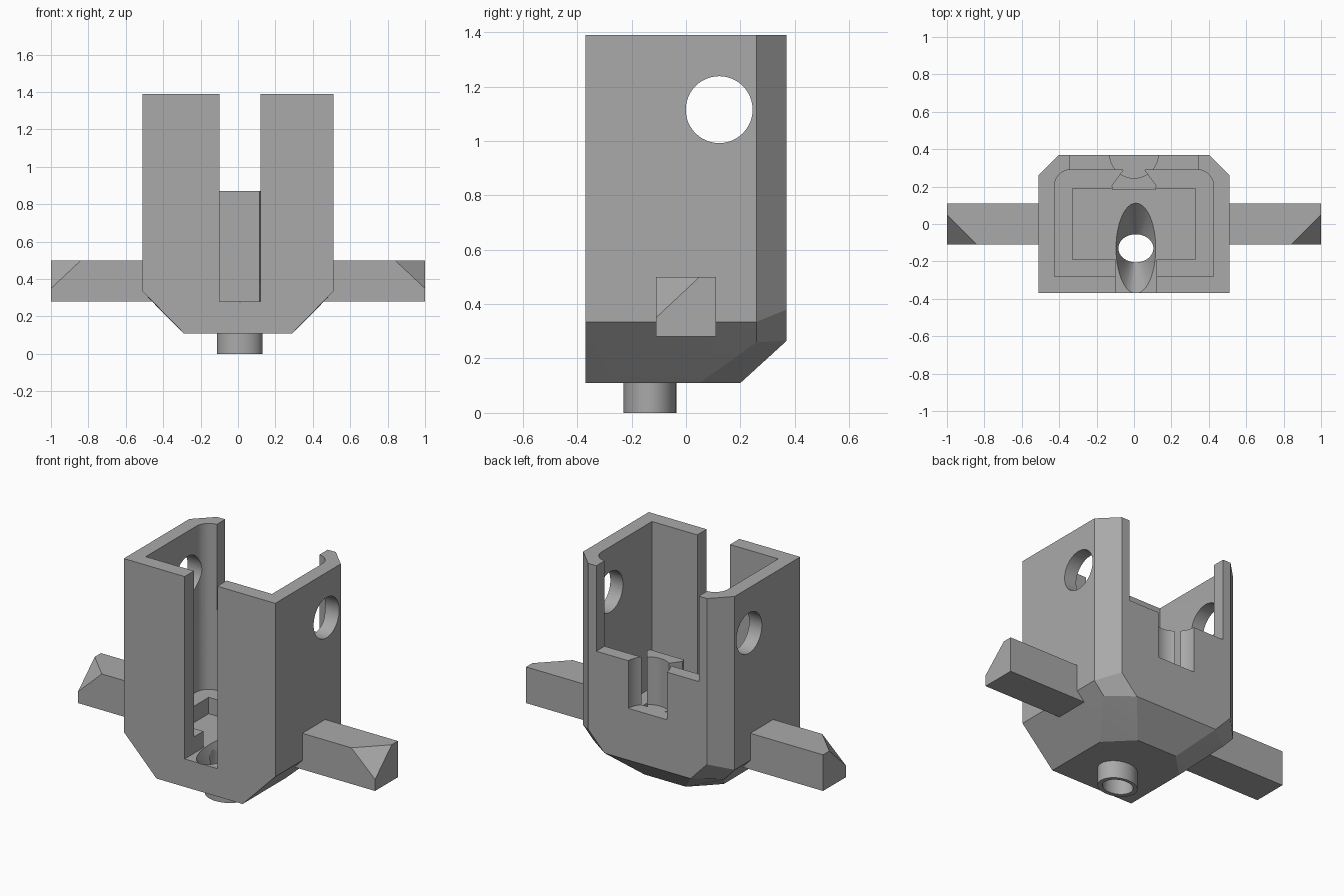
import bpy, bmesh, math
from mathutils import Matrix

cube = bpy.data.objects.get("Cube")
if cube:
    bpy.data.objects.remove(cube, do_unlink=True)

gray = bpy.data.materials.new("plain gray")
gray.use_nodes = True
COLOR = (0.4, 0.4, 0.4, 1)
gray.diffuse_color = COLOR
gray.node_tree.nodes["Principled BSDF"].inputs["Base Color"].default_value = COLOR


def finish(name, bm):
    bmesh.ops.recalc_face_normals(bm, faces=bm.faces)
    mesh = bpy.data.meshes.new(name)
    bm.to_mesh(mesh)
    bm.free()
    ob = bpy.data.objects.new(name, mesh)
    bpy.context.collection.objects.link(ob)
    mesh.materials.append(gray)
    return ob


def hull(name, points):
    bm = bmesh.new()
    verts = [bm.verts.new(p) for p in points]
    bmesh.ops.convex_hull(bm, input=verts)
    bmesh.ops.dissolve_limit(bm, angle_limit=math.radians(1), verts=bm.verts, edges=bm.edges)
    return finish(name, bm)


def prism(name, outline, z0, z1):
    bm = bmesh.new()
    base = bm.faces.new([bm.verts.new((x, y, z0)) for x, y in outline])
    top = bmesh.ops.extrude_face_region(bm, geom=[base])["geom"]
    bmesh.ops.translate(bm, vec=(0, 0, z1 - z0),
                        verts=[v for v in top if isinstance(v, bmesh.types.BMVert)])
    return finish(name, bm)


def box(name, x0, x1, y0, y1, z0, z1):
    return prism(name, [(x0, y0), (x1, y0), (x1, y1), (x0, y1)], z0, z1)


def cone(name, center, r0, r1, depth, scale=(1, 1, 1), axis="Z"):
    bm = bmesh.new()
    turn = Matrix.Rotation(math.pi / 2, 4, "Y") if axis == "X" else Matrix()
    bmesh.ops.create_cone(bm, cap_ends=True, segments=48, radius1=r0, radius2=r1, depth=depth,
                          matrix=Matrix.Translation(center) @ Matrix.Diagonal((*scale, 1)) @ turn)
    return finish(name, bm)


def combine(target, tool, operation="DIFFERENCE"):
    tool.hide_render = True
    mod = target.modifiers.new(tool.name, "BOOLEAN")
    mod.object, mod.operation, mod.solver = tool, operation, "EXACT"
    bpy.context.view_layer.objects.active = target
    bpy.ops.object.modifier_apply(modifier=mod.name)
    bpy.data.objects.remove(tool, do_unlink=True)


# Housing shell with chamfered back corners and tapered base
TOP = 1.39
half = [(0.51, -0.37, TOP), (0.51, 0.26, TOP), (0.4, 0.37, TOP),
        (0.51, -0.37, 0.335), (0.51, 0.26, 0.335), (0.4, 0.37, 0.38),
        (0.29, 0.37, 0.265), (0.44, 0.26, 0.26),
        (0.29, -0.37, 0.11), (0.29, 0.05, 0.11), (0.14, 0.2, 0.11)]
housing = hull("housing", [(s * x, y, z) for x, y, z in half for s in (1, -1)])

# Main cavity, rounded at its back corners, with a smaller sunk floor
R = 0.085
arc = [(0.34 + R * math.cos(a), 0.205 + R * math.sin(a))
       for a in (math.pi / 2 * i / 10 for i in range(11))]
outline = [(-0.425, -0.28), (0.425, -0.28)] + arc + [(-x, y) for x, y in reversed(arc)]
combine(housing, prism("cavity", outline, 0.38, 1.6))
combine(housing, box("floor_recess", -0.33, 0.33, -0.19, 0.19, 0.28, 0.5))

# Front slot and wide back opening
combine(housing, box("front_slot", -0.1, 0.12, -0.5, -0.15, 0.28, 1.6))
combine(housing, box("back_opening", -0.345, 0.345, 0.2, 0.5, 0.87, 1.6))

# Dovetail rib on the inner back wall, and the round notch behind it
rib = [(0.05, 0.3), (0.12, 0.205), (0.115, 0.183)]
combine(housing, prism("rib", rib + [(-x, y) for x, y in reversed(rib)], 0.27, 0.87), "UNION")
combine(housing, cone("back_notch", (0, 0.375, 0.83), 0.13, 0.13, 0.5))

# Side holes
combine(housing, cone("side_holes", (0, 0.122, 1.115), 0.123, 0.123, 1.4, axis="X"))

# Outlet spout, funnel and bore
combine(housing, cone("spout", (0.01, -0.133, 0.08), 0.0975, 0.0975, 0.16, (1.25, 1, 1)), "UNION")
combine(housing, cone("funnel", (0.01, -0.13, 0.2), 0.075, 0.26, 0.2, (0.44, 1, 1)))
combine(housing, cone("bore", (0.01, -0.13, 0.1), 0.075, 0.075, 0.4, (1.25, 1, 1)))

# Side arms, each with its upper front tip corner cut off
for side, name in ((1, "left_arm"), (-1, "right_arm")):
    pts = [(x, y, z) for x in (0.45, 1) for y in (-0.11, 0.11) for z in (0.28, 0.5)]
    pts.remove((1, -0.11, 0.5))
    pts += [(0.84, -0.11, 0.5), (1, 0.05, 0.5), (1, -0.11, 0.35)]
    hull(name, [(side * x, y, z) for x, y, z in pts])

# Smooth only the round surfaces
bpy.ops.object.select_all(action="DESELECT")
housing.select_set(True)
bpy.context.view_layer.objects.active = housing
bpy.ops.object.shade_smooth_by_angle(angle=math.radians(12))
